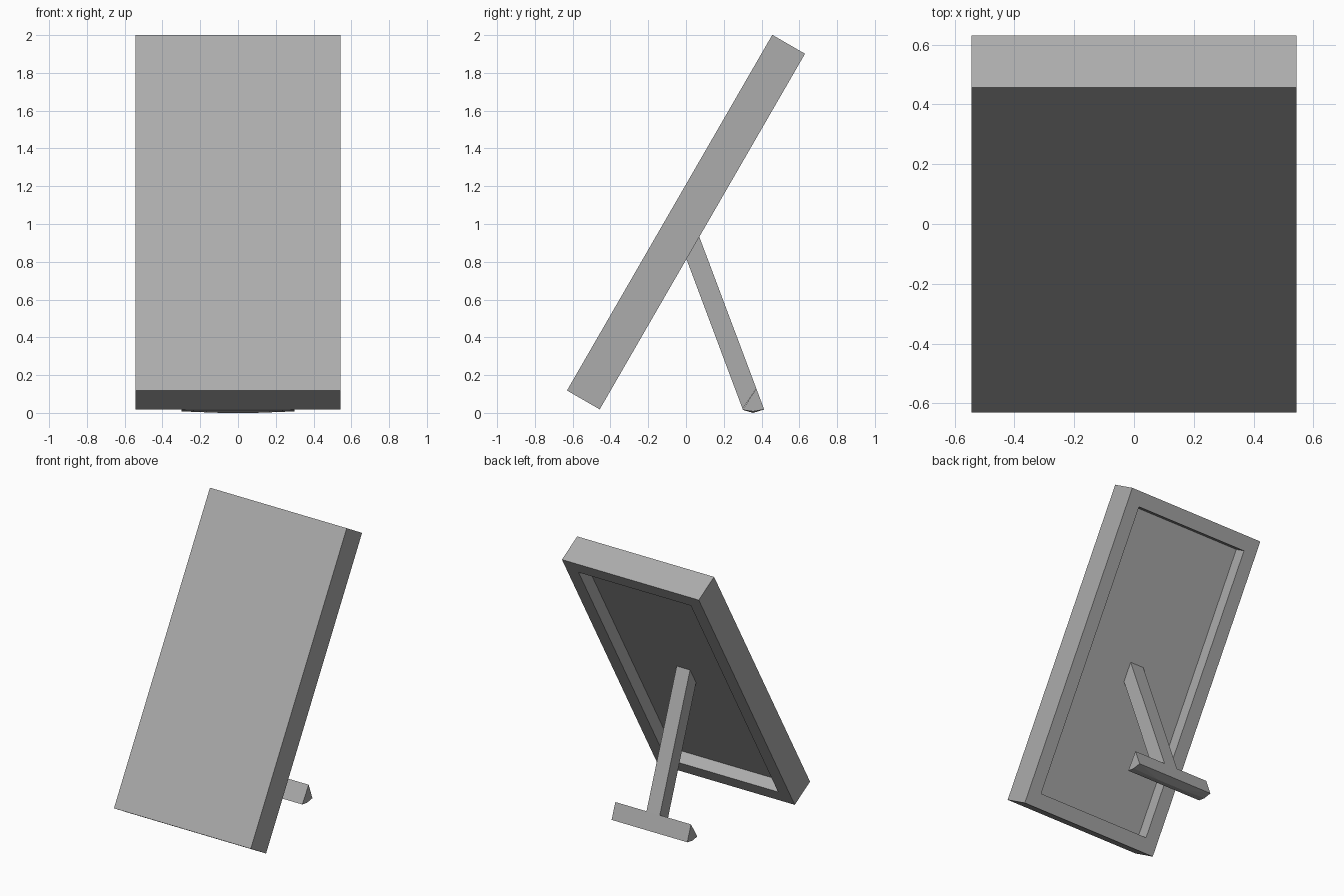
import bpy
import bmesh
from math import radians
from mathutils import Matrix

cube = bpy.data.objects.get("Cube")
if cube:
    bpy.data.objects.remove(cube, do_unlink=True)

# Single flat colour
grey = bpy.data.materials.new("plain_grey")
grey.use_nodes = True
colour = (0.413, 0.413, 0.413, 1)
grey.diffuse_color = colour
grey.node_tree.nodes["Principled BSDF"].inputs["Base Color"].default_value = colour


def finish(bm, name):
    bmesh.ops.recalc_face_normals(bm, faces=bm.faces[:])
    mesh = bpy.data.meshes.new(name)
    bm.to_mesh(mesh)
    bm.free()
    mesh.materials.append(grey)
    obj = bpy.data.objects.new(name, mesh)
    bpy.context.collection.objects.link(obj)


def convex_bar(name, sections):
    """Convex solid through (half_width, y, z) points mirrored across x = 0."""
    bm = bmesh.new()
    for half_width, y, z in sections:
        for side in (-1, 1):
            bm.verts.new((side * half_width, y, z))
    bmesh.ops.convex_hull(bm, input=bm.verts[:])
    bmesh.ops.dissolve_limit(bm, angle_limit=radians(0.5),
                             verts=bm.verts[:], edges=bm.edges[:])
    finish(bm, name)


# Frame panel: leaning slab with a straight-walled recess in its back
bm = bmesh.new()
bmesh.ops.create_cube(bm, size=1, matrix=Matrix.Diagonal((1.085, 0.2, 2.174, 1)))
bm.normal_update()
back = max(bm.faces, key=lambda f: f.normal.y)
bmesh.ops.inset_region(bm, faces=[back], thickness=0.138)
floor = bmesh.ops.extrude_discrete_faces(bm, faces=[back])["faces"][0]
bmesh.ops.translate(bm, verts=floor.verts[:], vec=(0, -0.09, 0))
bm.transform(Matrix.Translation((0, 0, 1.01)) @ Matrix.Rotation(radians(-30), 4, "X"))
finish(bm, "frame_panel")

# Support strut: square bar from the recess floor down to the foot
strut = [(0.03, 1.04), (-0.04, 0.928), (0.30, 0.02), (0.372, 0.13)]
convex_bar("support_strut", [(0.053, y, z) for y, z in strut])

# Foot: crossbar with a wedge section and a slight keel under its middle
foot = [(0.372, 0.13), (0.30, 0.016), (0.355, 0.008), (0.414, 0.018)]
convex_bar("foot_bar", [(0.3, y, z) for y, z in foot] + [(0.09, 0.355, 0)])
